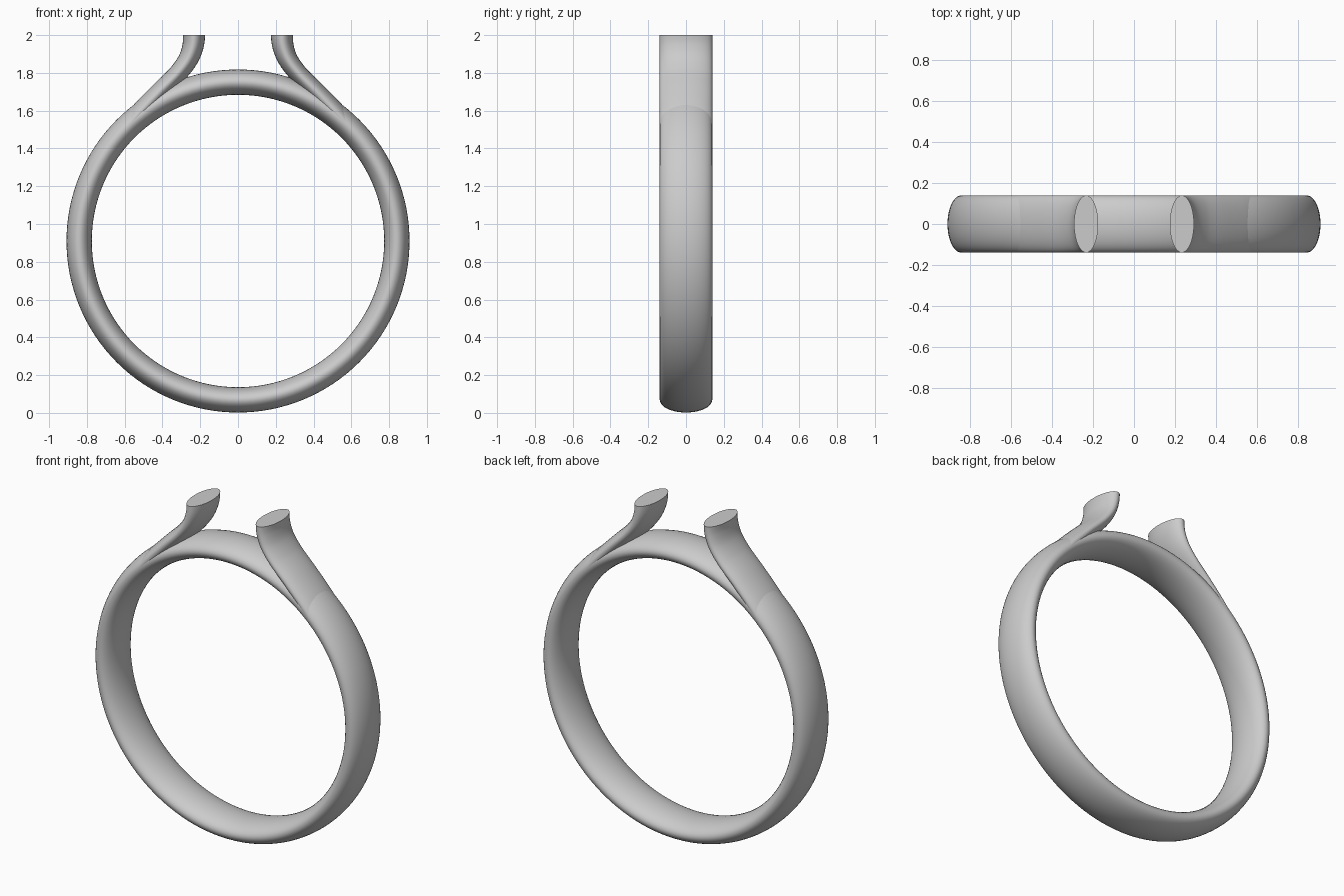
import bpy, math
from mathutils import Vector
from mathutils.geometry import interpolate_bezier

if "Cube" in bpy.data.objects:
    bpy.data.objects.remove(bpy.data.objects["Cube"])

HALF_WIDTH = 0.139   # half width along y
CENTRE_Z = 0.91
SIDES = 40


def sweep(name, stations, closed):
    """Sweep an ellipse; each station is (point, in-plane normal, half thickness, half width)."""
    verts, faces = [], []
    for p, n, a, b in stations:
        for k in range(SIDES):
            t = 2 * math.pi * k / SIDES
            q = p + n * (a * math.cos(t))
            verts.append((q.x, b * math.sin(t), q.z))
    count = len(stations)
    for i in range(count if closed else count - 1):
        j = (i + 1) % count
        for k in range(SIDES):
            m = (k + 1) % SIDES
            faces.append((i * SIDES + k, i * SIDES + m, j * SIDES + m, j * SIDES + k))
    if not closed:
        faces.append(tuple(reversed(range(SIDES))))
        faces.append(tuple((count - 1) * SIDES + k for k in range(SIDES)))
    mesh = bpy.data.meshes.new(name)
    mesh.from_pydata(verts, [], faces)
    obj = bpy.data.objects.new(name, mesh)
    bpy.context.collection.objects.link(obj)
    bpy.ops.object.select_all(action='DESELECT')
    obj.select_set(True)
    bpy.context.view_layer.objects.active = obj
    bpy.ops.object.mode_set(mode='EDIT')
    bpy.ops.mesh.select_all(action='SELECT')
    bpy.ops.mesh.normals_make_consistent(inside=False)
    bpy.ops.object.mode_set(mode='OBJECT')
    bpy.ops.object.shade_smooth_by_angle(angle=math.radians(40))
    return obj


# Ring band with an elliptical cross-section
band = []
for i in range(128):
    t = 2 * math.pi * i / 128
    n = Vector((math.cos(t), 0, math.sin(t)))
    band.append((n * 0.841 + Vector((0, 0, CENTRE_Z)), n, 0.067, HALF_WIDTH))
sweep("ring_band", band, True)

# Two shoulders peeling off the band and turning upright
path = [(0.57, 1.53, 0.052), (0.51, 1.60, 0.052), (0.42, 1.695, 0.05),
        (0.325, 1.79, 0.049), (0.268, 1.865, 0.052), (0.24, 1.935, 0.056), (0.233, 2.0, 0.059)]
pts = [Vector((x, 0, z)) for x, z, _ in path]
tans = [pts[min(i + 1, 6)] - pts[max(i - 1, 0)] for i in range(7)]
tans = [t / 2 for t in tans]
tans[0] = pts[1] - pts[0]
tans[6] = Vector((0, 0, 0.06))
line, thick = [], []
for i in range(6):
    seg = interpolate_bezier(pts[i], pts[i] + tans[i] / 3, pts[i + 1] - tans[i + 1] / 3, pts[i + 1], 9)
    for k in range(9 if i == 5 else 8):
        line.append(seg[k])
        thick.append(path[i][2] + (path[i + 1][2] - path[i][2]) * k / 8)

for name, s in (("right_shoulder", 1), ("left_shoulder", -1)):
    stations = []
    for i, p in enumerate(line):
        d = line[min(i + 1, len(line) - 1)] - line[max(i - 1, 0)]
        if i == len(line) - 1:
            d = Vector((0, 0, 1))   # flat horizontal end
        d.normalize()
        stations.append((Vector((s * p.x, 0, p.z)), Vector((s * d.z, 0, -d.x)), thick[i], HALF_WIDTH))
    sweep(name, stations, False)
